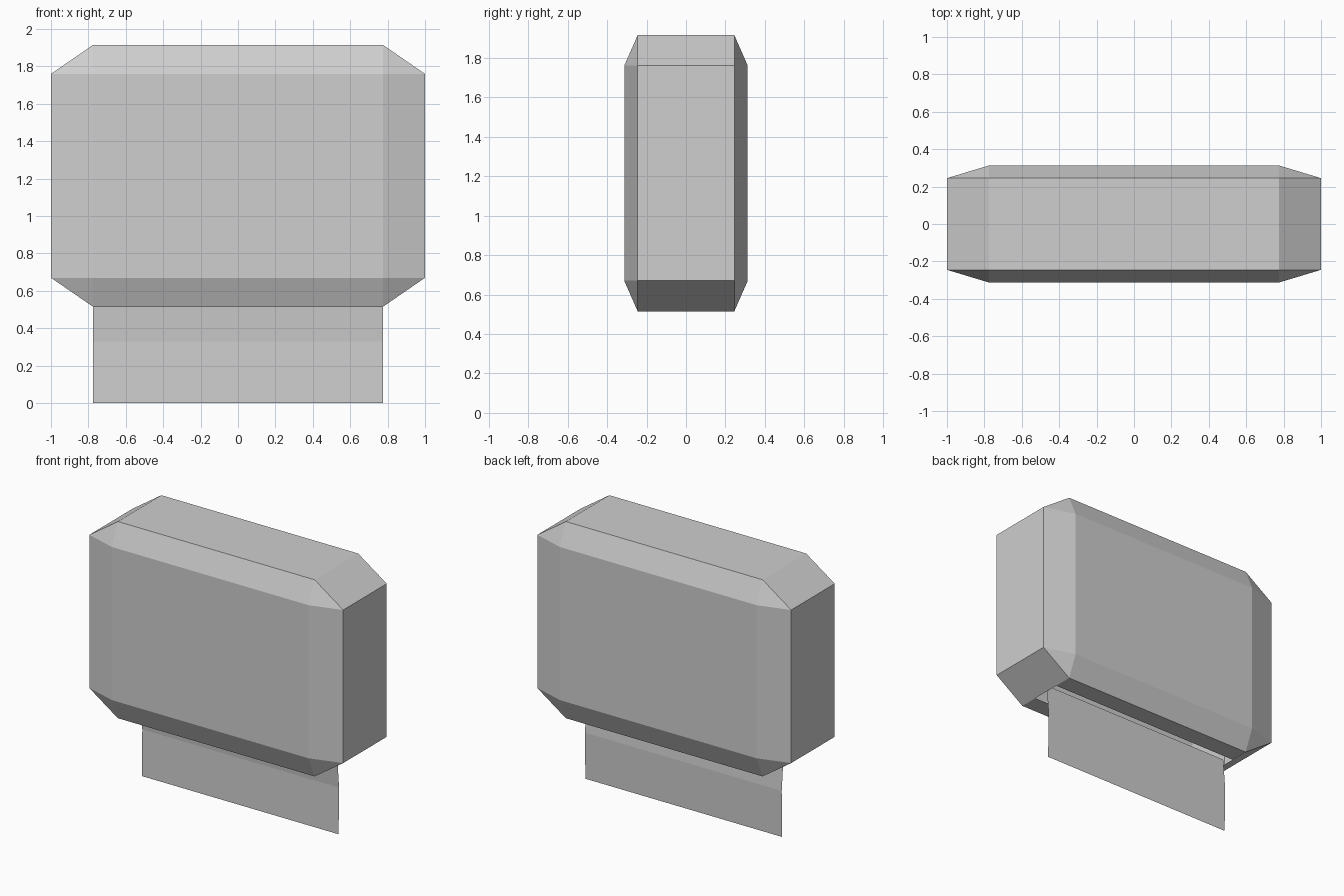
import bpy
import bmesh
import math
from itertools import product

cube = bpy.data.objects.get("Cube")
if cube:
    bpy.data.objects.remove(cube, do_unlink=True)

# Single grey material
GREY = (0.62, 0.62, 0.62, 1.0)
grey = bpy.data.materials.new("light_grey")
grey.use_nodes = True
grey.diffuse_color = GREY
grey.node_tree.nodes["Principled BSDF"].inputs["Base Color"].default_value = GREY

# Overall half sizes: outer extent and the flat part of each side
OUT_X, OUT_Y, OUT_Z = 1.0, 0.313, 0.70
FLAT_X, FLAT_Y, FLAT_Z = 0.775, 0.245, 0.545
MID_Z = 1.215
BASE_Z = MID_Z - OUT_Z
SLOT_Y = 0.11


def finish(name, bm):
    mesh = bpy.data.meshes.new(name)
    bm.to_mesh(mesh)
    bm.free()
    mesh.materials.append(grey)
    obj = bpy.data.objects.new(name, mesh)
    bpy.context.collection.objects.link(obj)
    return obj


def add_strip(bm, half_width, profile):
    """Sweep a (y, z) profile across x as a thin sheet."""
    rows = [[bm.verts.new((s * half_width, y, z)) for s in (-1, 1)] for y, z in profile]
    for a, b in zip(rows, rows[1:]):
        bm.faces.new((a[0], a[1], b[1], b[0]))


# Casing: hull of the three pairs of flat sides, giving wide chamfers
bm = bmesh.new()
sides = [(OUT_X, FLAT_Y, FLAT_Z), (FLAT_X, OUT_Y, FLAT_Z), (FLAT_X, FLAT_Y, OUT_Z)]
for (x, y, z), (sx, sy, sz) in product(sides, product((-1, 1), repeat=3)):
    bm.verts.new((sx * x, sy * y, MID_Z + sz * z))
bmesh.ops.convex_hull(bm, input=bm.verts)
bmesh.ops.dissolve_limit(bm, angle_limit=math.radians(1), verts=bm.verts, edges=bm.edges)
bmesh.ops.recalc_face_normals(bm, faces=bm.faces)

# Underside: replace the closed bottom with two lips around a long slot
bottom = [f for f in bm.faces if f.normal.z < -0.99]
bmesh.ops.delete(bm, geom=bottom, context='FACES_ONLY')
add_strip(bm, FLAT_X, [(-SLOT_Y, BASE_Z), (-FLAT_Y, BASE_Z)])
add_strip(bm, FLAT_X, [(FLAT_Y, BASE_Z), (SLOT_Y, BASE_Z)])
bmesh.ops.remove_doubles(bm, verts=bm.verts, dist=0.0001)
finish("casing", bm)

# Hanging sheet: slightly bent, coming down through the slot
bm = bmesh.new()
add_strip(bm, FLAT_X, [(0.025, 0.0), (0.03, 0.33), (0.01, 0.56)])
finish("hanging_sheet", bm)
